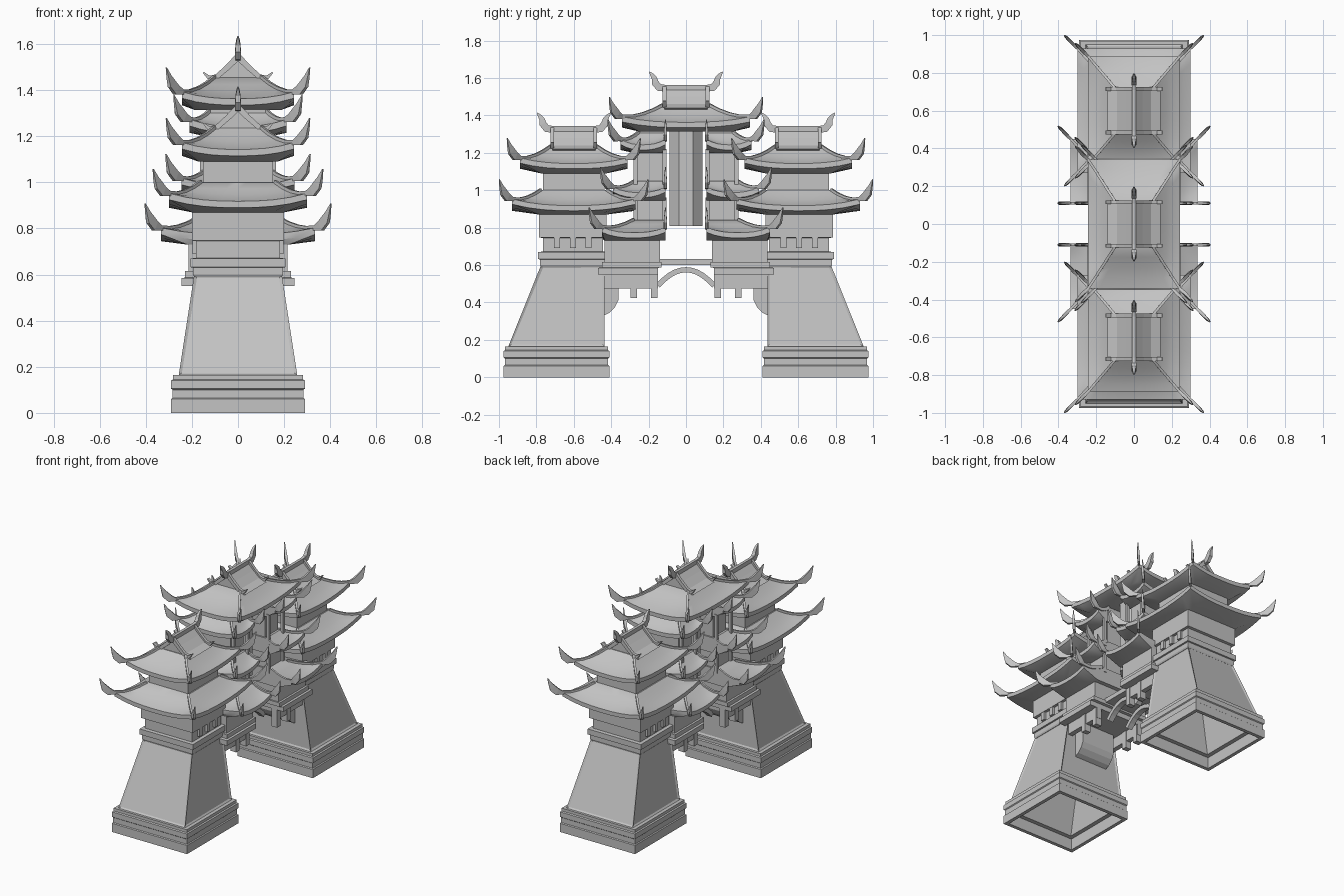
import bpy, bmesh, math
from mathutils import Vector

cube = bpy.data.objects.get("Cube")
if cube:
    bpy.data.objects.remove(cube)

stone = bpy.data.materials.new("grey stone")
stone.use_nodes = True
stone.diffuse_color = (0.55, 0.55, 0.55, 1)
stone.node_tree.nodes["Principled BSDF"].inputs["Base Color"].default_value = (0.55, 0.55, 0.55, 1)


def finish(name, bm, mirror="", smooth=False):
    """Turn a bmesh into an object, mirrored across the named axes."""
    bmesh.ops.recalc_face_normals(bm, faces=bm.faces)
    me = bpy.data.meshes.new(name)
    bm.to_mesh(me)
    bm.free()
    me.materials.append(stone)
    ob = bpy.data.objects.new(name, me)
    bpy.context.collection.objects.link(ob)
    if smooth:
        bpy.ops.object.select_all(action="DESELECT")
        ob.select_set(True)
        bpy.context.view_layer.objects.active = ob
        bpy.ops.object.shade_smooth_by_angle(angle=math.radians(35))
    if mirror:
        mod = ob.modifiers.new("mirror", "MIRROR")
        mod.use_axis = ("x" in mirror, "y" in mirror, False)
        mod.use_mirror_merge = False
    return ob


def skin(bm, rings, caps=True):
    """Join rings of points into a surface."""
    vs = [[bm.verts.new(p) for p in r] for r in rings]
    faces = []
    n = len(vs[0])
    for a, b in zip(vs, vs[1:]):
        for i in range(n):
            j = (i + 1) % n
            faces.append(bm.faces.new((a[i], a[j], b[j], b[i])))
    if caps:
        bm.faces.new(vs[0])
        bm.faces.new(vs[-1])
    return faces


def rect(hx, y0, y1, z):
    return [(-hx, y0, z), (hx, y0, z), (hx, y1, z), (-hx, y1, z)]


def tiers(name, rows, mirror="y"):
    """Stacked rectangular rings: half width, y range, height."""
    bm = bmesh.new()
    skin(bm, [rect(*r) for r in rows])
    return finish(name, bm, mirror)


def box(name, x0, x1, y0, y1, z0, z1, mirror="y"):
    bm = bmesh.new()
    skin(bm, [[(x0, y0, z), (x1, y0, z), (x1, y1, z), (x0, y1, z)] for z in (z0, z1)])
    return finish(name, bm, mirror)


def prism(name, pts, lo, hi, axis, mirror="y"):
    """Extrude a side profile along x or y."""
    bm = bmesh.new()
    skin(bm, [[(c, a, z) if axis == "x" else (a, c, z) for a, z in pts] for c in (lo, hi)])
    return finish(name, bm, mirror)


def sweep(bm, path):
    """Flat tapering bar along points (position, half height, half width)."""
    pos = [Vector(p) for p, h, w in path]
    side = (pos[-1] - pos[0]).cross(Vector((0, 0, 1))).normalized()
    rings = []
    for i, (p, h, w) in enumerate(path):
        t = pos[min(i + 1, len(pos) - 1)] - pos[max(i - 1, 0)]
        up = side.cross(t).normalized()
        rings.append([pos[i] + side * w * a + up * h * b
                      for a, b in ((-1, -1), (1, -1), (1, 1), (-1, 1))])
    skin(bm, rings)


def eave_ring(hx, y0, y1, z, lift, n=8):
    """Rectangle whose corners sweep upward."""
    corners = [(-hx, y0), (hx, y0), (hx, y1), (-hx, y1)]
    pts = []
    for k in range(4):
        (ax, ay), (bx, by) = corners[k], corners[(k + 1) % 4]
        for i in range(n):
            f = i / n
            pts.append((ax + (bx - ax) * f, ay + (by - ay) * f, z + lift * abs(2 * f - 1) ** 2.5))
    return pts


def roof(name, soffit, eave, top, rise, mirror="y"):
    """Curved hipped roof with raised hips and horned corners."""
    lip = 0.028
    rings = [eave_ring(*soffit, 0), eave_ring(*eave, rise)]
    steps = [0, 0.25, 0.5, 0.75, 1]
    start = (*eave[:3], eave[3] + lip)

    def level(s):
        r = [a + (b - a) * s for a, b in zip(start, top)]
        r[3] = start[3] + (top[3] - start[3]) * s ** 1.4
        return r, rise * (1 - s) ** 2
    for s in steps:
        r, lift = level(s)
        rings.append(eave_ring(*r, lift))
    bm = bmesh.new()
    skin(bm, rings)
    finish(name, bm, mirror, True)

    # hip ridges ending in upturned horns
    bm = bmesh.new()
    for sx in (-1, 1):
        for k in (1, 2):
            path = []
            for s in reversed(steps):
                r, lift = level(s)
                path.append(((sx * r[0], r[k], r[3] + lift), 0.011, 0.007))
            dy = eave[k] - top[k]
            dy = 0 if abs(dy) < 0.01 else math.copysign(1, dy)
            x, y, z = path[-1][0]
            for d, h, r, w in ((0.025, 0.008, 0.022, 0.009), (0.045, 0.035, 0.022, 0.008),
                               (0.056, 0.065, 0.012, 0.006), (0.068, 0.105, 0.002, 0.002)):
                path.append(((x + sx * d, y + dy * d, z + h), r, w))
            sweep(bm, path)
    finish(name + "_hip_horns", bm, mirror)


def crown(name, cy, zr, mirror="y"):
    """Gabled roof cap with verge curls, ridge and tail finials."""
    half = [(0.14, -0.105), (0.09, -0.085), (0.045, -0.045), (0, 0)]
    pts = [(a, zr + z) for a, z in half] + [(-a, zr + z) for a, z in half[-2::-1]]
    pts += [(-0.1, zr - 0.13), (0.1, zr - 0.13)]
    prism(name + "_gable", pts, cy - 0.115, cy + 0.115, "y", mirror)
    bm = bmesh.new()
    for s in (-1, 1):
        for sx in (-1, 1):
            sweep(bm, [((sx * a, cy + s * 0.115, zr + z), h, 0.01) for a, z, h in
                       ((0, 0, 0.014), (0.045, -0.045, 0.012), (0.09, -0.085, 0.011),
                        (0.125, -0.092, 0.01), (0.15, -0.068, 0.003))])
        sweep(bm, [((0, cy + s * a, zr + z), h, w) for a, z, h, w in
                   ((0, 0, 0.018, 0.01), (0.11, 0, 0.018, 0.01), (0.145, 0.005, 0.02, 0.012),
                    (0.165, 0.03, 0.019, 0.012), (0.17, 0.055, 0.014, 0.01),
                    (0.182, 0.072, 0.01, 0.007), (0.196, 0.088, 0.003, 0.002))])
    finish(name + "_ridge", bm, mirror)


# hollow plinth and battered shaft of each end tower
OUT, IN = -0.975, -0.41
bm = bmesh.new()
rows = [(0.16, -0.73, -0.47, 0.56), (0.235, -0.92, -0.465, 0.08), (0.265, -0.95, -0.435, 0.08),
        (0.265, -0.95, -0.435, 0)]
for inset, z in ((0, 0), (0, 0.06), (0.006, 0.065), (0.006, 0.1), (0, 0.105), (0, 0.14),
                 (0.008, 0.145), (0.008, 0.165)):
    rows.append((0.29 - inset, OUT + inset, IN - inset, z))
rows.append((0.25, -0.94, -0.44, 0.165))
skin(bm, [rect(*r) for r in rows], False)
finish("tower_plinth", bm, "y")

bm = bmesh.new()
sides = skin(bm, [rect(0.257, -0.95, -0.435, 0.165), rect(0.19, -0.775, -0.435, 0.6)], False)
bmesh.ops.recalc_face_normals(bm, faces=bm.faces)
bmesh.ops.inset_individual(bm, faces=sides, thickness=0.018, depth=-0.007)
finish("tower_shaft", bm, "y")

# tower neck mouldings and lower room
tiers("tower_neck", [(0.19, -0.775, -0.435, 0.59), (0.195, -0.78, -0.43, 0.6),
                     (0.195, -0.78, -0.43, 0.63), (0.205, -0.79, -0.42, 0.632),
                     (0.205, -0.79, -0.42, 0.67), (0.182, -0.765, -0.445, 0.672),
                     (0.182, -0.765, -0.445, 0.745), (0.2, -0.785, -0.425, 0.747),
                     (0.2, -0.785, -0.425, 0.88)])
for y in (-0.69, -0.605, -0.52):
    box("corbel", 0.175, 0.198, y - 0.016, y + 0.016, 0.69, 0.75, "xy")

# tower roofs and upper room
roof("tower_lower_roof", (0.2, -0.785, -0.425, 0.87), (0.3, -0.93, -0.27, 0.89),
     (0.16, -0.775, -0.425, 1.0), 0.035)
tiers("tower_upper_room", [(0.152, -0.765, -0.435, 0.97), (0.152, -0.765, -0.435, 1.1)])
roof("tower_upper_roof", (0.17, -0.775, -0.425, 1.09), (0.243, -0.888, -0.312, 1.115),
     (0.1, -0.72, -0.48, 1.235), 0.03)
crown("tower_crown", -0.6, 1.325)

# inner pavilion floor, room and supports
tiers("pavilion_floor", [(0.245, -0.47, -0.15, 0.55), (0.245, -0.47, -0.15, 0.585),
                         (0.23, -0.45, -0.13, 0.587), (0.23, -0.45, -0.13, 0.615)])
box("pavilion_room", -0.215, 0.215, -0.435, -0.14, 0.6, 0.74)
box("floor_beam", 0.155, 0.19, -0.44, -0.15, 0.475, 0.555, "xy")
for y in (-0.28, -0.17):
    box("hanging_post", 0.15, 0.195, y - 0.018, y + 0.018, 0.425, 0.555, "xy")
prism("wall_bracket", [(-0.44, 0.33), (-0.41, 0.345), (-0.38, 0.375), (-0.362, 0.41),
                       (-0.362, 0.555), (-0.44, 0.555)], -0.13, 0.13, "x")

# stepped pavilion storeys against the centre
EDGE = -0.11
roof("pavilion_low_roof", (0.22, -0.435, EDGE, 0.73), (0.335, -0.45, EDGE, 0.745),
     (0.18, -0.28, EDGE, 0.84), 0.03)
box("pavilion_middle_room", -0.15, 0.15, -0.27, EDGE - 0.01, 0.8, 0.97)
roof("pavilion_middle_roof", (0.17, -0.3, EDGE, 0.945), (0.245, -0.39, EDGE, 0.96),
     (0.14, -0.27, EDGE, 1.05), 0.03)
box("pavilion_upper_room", -0.125, 0.125, -0.26, EDGE - 0.01, 1.03, 1.33)
roof("pavilion_upper_roof", (0.14, -0.28, EDGE, 1.2), (0.21, -0.35, EDGE, 1.215),
     (0.12, -0.25, EDGE, 1.31), 0.03)
for z0, z1 in ((0.84, 0.96), (1.04, 1.22)):
    for y in (-0.115, -0.27):
        box("corner_post", 0.145, 0.165, y - 0.01, y + 0.01, z0 - 0.03, z1, "xy")

# suspended central column
bm = bmesh.new()
ring = [(math.cos((k + 0.5) * math.pi / 4) * 0.095, math.sin((k + 0.5) * math.pi / 4) * 0.095)
        for k in range(8)]
skin(bm, [[(x, y, z) for x, y in ring] for z in (0.81, 1.34)])
finish("central_column", bm)

# central top roof
roof("central_roof", (0.19, -0.255, 0.255, 1.315), (0.243, -0.342, 0.342, 1.335),
     (0.1, -0.12, 0.12, 1.455), 0.03, "")
crown("central_crown", 0, 1.545, "")

# bridge deck and arched ribs
box("bridge_deck", -0.13, 0.13, -0.15, 0.15, 0.6, 0.632, "")
bm = bmesh.new()
sweep(bm, [((0.08, y, 0.575 - 3.8 * y * y), 0.014, 0.02)
           for y in [i * 0.03 - 0.15 for i in range(11)]])
finish("bridge_arch", bm, "x")
